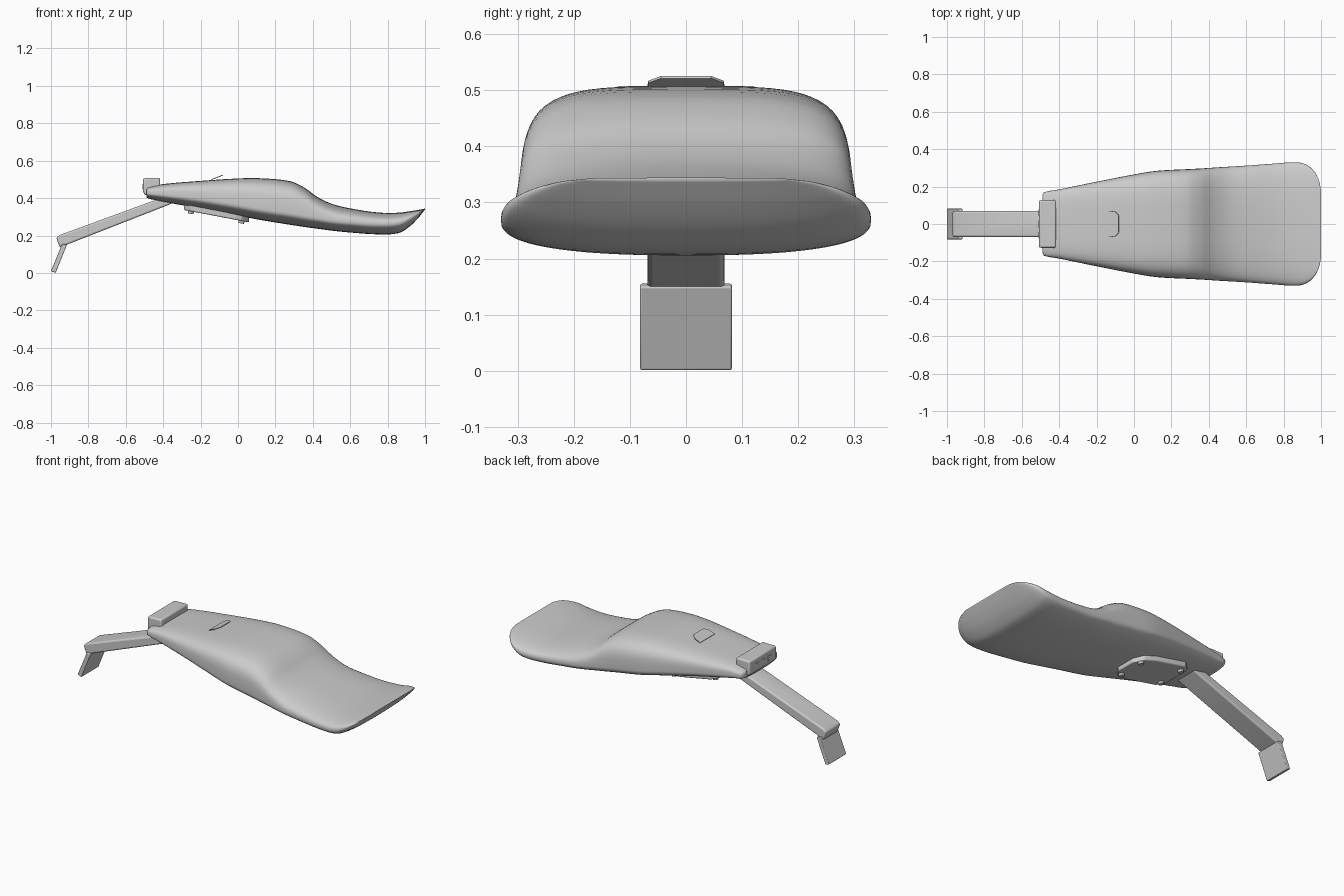
import bpy, bmesh, math
from mathutils import Vector

if "Cube" in bpy.data.objects:
    bpy.data.objects.remove(bpy.data.objects["Cube"], do_unlink=True)

GREY = bpy.data.materials.new("plain grey")
GREY.use_nodes = True
GREY.diffuse_color = (0.6, 0.6, 0.6, 1)
GREY.node_tree.nodes["Principled BSDF"].inputs["Base Color"].default_value = (0.6, 0.6, 0.6, 1)


def finish(name, bm, bevel=0, segments=3):
    """Turn a bmesh into a smooth shaded object with optional rounded edges."""
    bmesh.ops.recalc_face_normals(bm, faces=bm.faces)
    mesh = bpy.data.meshes.new(name)
    bm.to_mesh(mesh)
    bm.free()
    mesh.materials.append(GREY)
    obj = bpy.data.objects.new(name, mesh)
    bpy.context.collection.objects.link(obj)
    if bevel:
        mod = obj.modifiers.new("rounding", "BEVEL")
        mod.width, mod.segments, mod.limit_method = bevel, segments, "ANGLE"
    bpy.ops.object.select_all(action="DESELECT")
    obj.select_set(True)
    bpy.context.view_layer.objects.active = obj
    bpy.ops.object.shade_smooth_by_angle(angle=math.radians(40))
    return obj


def prism(name, points, offset, bevel=0):
    """Extrude a closed outline of 3D points along an offset."""
    bm = bmesh.new()
    face = bm.faces.new([bm.verts.new(p) for p in points])
    result = bmesh.ops.extrude_face_region(bm, geom=[face])
    verts = [v for v in result["geom"] if isinstance(v, bmesh.types.BMVert)]
    bmesh.ops.translate(bm, verts=verts, vec=offset)
    return finish(name, bm, bevel)


def side_prism(name, outline, half, bevel):
    """Extrude an x-z outline evenly about the centre line."""
    return prism(name, [(x, -half, z) for x, z in outline], (0, 2 * half, 0), bevel)


def smooth_step(a, b, x):
    t = min(max((x - a) / (b - a), 0), 1)
    return t * t * (3 - 2 * t)


# Seat body: x, half width, bottom, top, height fraction of the widest line
STATIONS = [
    (-.49, .155, .405, .45, .45),
    (-.48, .17, .398, .458, .45),
    (-.4, .185, .38, .475, .42),
    (-.2, .226, .345, .492, .36),
    (0, .265, .307, .505, .3),
    (.12, .284, .283, .506, .28),
    (.28, .293, .257, .49, .28),
    (.36, .297, .245, .453, .3),
    (.42, .301, .237, .409, .35),
    (.5, .306, .226, .37, .4),
    (.6, .312, .216, .345, .45),
    (.75, .323, .206, .323, .5),
    (.86, .33, .213, .322, .52),
    (.92, .318, .25, .33, .52),
    (.965, .28, .295, .337, .5),
    (.99, .23, .326, .342, .5),
    (1, .18, .339, .344, .5),
]


def catmull(a, b, c, d, t):
    """Spline through stations, with slopes fitted to the uneven spacing."""
    h = c[0] - b[0]
    out = [b[0] + h * t]
    for i in range(1, len(b)):
        m0 = (c[i] - a[i]) / (c[0] - a[0]) * h
        m1 = (d[i] - b[i]) / (d[0] - b[0]) * h
        out.append((2*t**3 - 3*t*t + 1) * b[i] + (t**3 - 2*t*t + t) * m0
                   + (3*t*t - 2*t**3) * c[i] + (t**3 - t*t) * m1)
    return out


def build_seat(steps=4, sides=64):
    rows = []
    last = len(STATIONS) - 1
    for i in range(last):
        a, b = STATIONS[max(i - 1, 0)], STATIONS[i]
        c, d = STATIONS[i + 1], STATIONS[min(i + 2, last)]
        rows += [catmull(a, b, c, d, s / steps) for s in range(steps)]
    rows.append(STATIONS[-1])
    bm = bmesh.new()
    rings = []
    for x, width, low, high, fraction in rows:
        middle = low + (high - low) * fraction
        top_power = 4 - 1.3 * smooth_step(.3, .55, x)
        ring = []
        for k in range(sides):
            angle = math.tau * k / sides
            cos, sin = math.cos(angle), math.sin(angle)
            power = 2 / (top_power if sin > 0 else 2.5)
            y = math.copysign(abs(cos) ** power, cos) * width
            z = abs(sin) ** power * ((high if sin > 0 else low) - middle)
            ring.append(bm.verts.new((x, y, middle + z)))
        rings.append(ring)
    for r, s in zip(rings, rings[1:]):
        for k in range(sides):
            n = (k + 1) % sides
            bm.faces.new((r[k], r[n], s[n], s[k]))
    bm.faces.new(rings[0])
    bm.faces.new(rings[-1])
    return finish("seat_body", bm)


build_seat()

# Nose block wrapped over the narrow end
side_prism("nose_block", [(-.495, .415), (-.508, .43), (-.508, .506), (-.416, .508),
                          (-.416, .44), (-.45, .415)], .127, .014)

# Small sockets on the end of the nose block
for y in (-.06, 0, .06):
    prism("nose_socket", [(-.507, y + a, .46 + b) for a, b in
                          ((-.018, -.015), (.018, -.015), (.018, .015), (-.018, .015))],
          (-.003, 0, 0), .002)

# Strap tab rising out of the top
prism("top_tab", [(-.14, -.07, .497), (-.14, .07, .497), (-.1, .067, .513),
                  (-.08, .045, .521), (-.08, -.045, .521), (-.1, -.067, .513)],
      (-.002, 0, .004))

# Base plate under the seat, sloping with the underside
SLOPE = -.19


def under(x, y, drop=0):
    return Vector((x, y, .27 + SLOPE * (x - .06) - drop))


half_plate = [(.06, .06), (.02, .11), (-.05, .125), (-.25, .125), (-.29, .085)]
outline = half_plate + [(x, -y) for x, y in reversed(half_plate)]
prism("base_plate", [under(x, y) for x, y in outline], (0, 0, .05), .007)

# Bolts at the plate corners
normal = Vector((SLOPE, 0, -1)).normalized()
for x in (.02, -.25):
    for y in (-.08, .08):
        ring = []
        for k in range(12):
            a = math.tau * k / 12
            ring.append(under(x + .016 * math.cos(a), y + .016 * math.sin(a), -.004))
        prism("plate_bolt", ring, normal * .017, .003)

# Support arm and the foot plate at its end
side_prism("support_arm", [(-.972, .187), (-.952, .203), (-.4, .405), (-.34, .385),
                           (-.36, .368), (-.905, .155), (-.952, .135)], .069, .009)
side_prism("foot_plate", [(-.94, .156), (-.915, .15), (-.975, 0), (-1, .01)], .082, .004)
